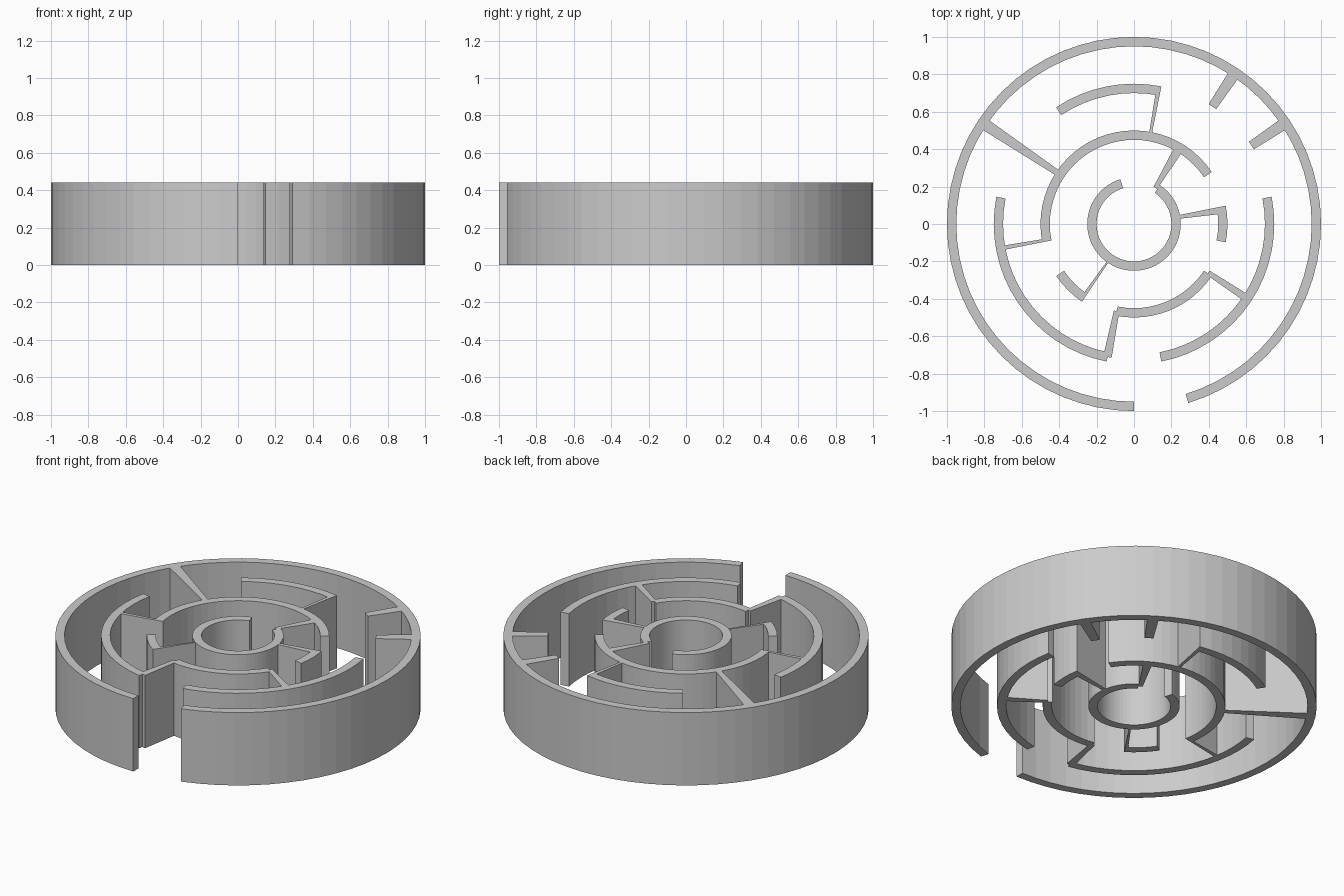
import bpy, bmesh
from math import radians, cos, sin, floor, ceil

if "Cube" in bpy.data.objects:
    bpy.data.objects.remove(bpy.data.objects["Cube"])

HEIGHT = 0.44
THICK = 0.05
STEP = 5.625  # facet angle (64 sides per circle)


def polar(r, deg, z=0.0):
    return (r * cos(radians(deg)), r * sin(radians(deg)), z)


def sector(name, r_in, r_out, angles):
    """Upright solid between two radii, with one cross-section per angle."""
    bm = bmesh.new()
    sections = [[bm.verts.new(polar(r, a, z)) for r, z in
                 ((r_in, 0), (r_out, 0), (r_out, HEIGHT), (r_in, HEIGHT))]
                for a in angles]
    for s, t in zip(sections, sections[1:]):
        for i in range(4):
            j = (i + 1) % 4
            bm.faces.new((s[i], s[j], t[j], t[i]))
    bm.faces.new(sections[0])
    bm.faces.new(sections[-1][::-1])
    bmesh.ops.recalc_face_normals(bm, faces=bm.faces)
    mesh = bpy.data.meshes.new(name)
    bm.to_mesh(mesh)
    bm.free()
    bpy.context.collection.objects.link(bpy.data.objects.new(name, mesh))


def arc(name, r_out, start, end):
    """Curved wall with facets on the shared angular grid."""
    inner = [k * STEP for k in range(floor(start / STEP), ceil(end / STEP) + 1)
             if start + 0.01 < k * STEP < end - 0.01]
    sector(name, r_out - THICK, r_out, [start] + inner + [end])


# Curved ring walls: outer radius, start angle, end angle
arc("outer_wall", 1.0, -73.125, 270)
for r, a, b in ((0.75, 78.75, 123.75), (0.75, 168.75, 258.75), (0.75, 281.25, 371.25)):
    arc("third_ring_wall", r, a, b)
for r, a, b in ((0.5, 33.75, 191.25), (0.5, 213.75, 236.25),
                (0.5, 258.75, 326.25), (0.5, 348.75, 371.25)):
    arc("second_ring_wall", r, a, b)
arc("inner_ring_wall", 0.25, 106.875, 416.25)

# Tapered radial walls: inner radius, outer radius, start angle, end angle
for r0, r1, a, b in (
        (0.755, 0.96, 31.9, 35.6), (0.755, 0.96, 54.4, 58.1),   # free stubs
        (0.475, 0.96, 144.4, 148.1),                           # long wall
        (0.475, 0.725, 78.75, 80.6), (0.475, 0.725, 189.4, 191.25),
        (0.475, 0.725, 256.9, 260.5), (0.475, 0.725, 325.0, 328.3),
        (0.225, 0.475, 6.6, 11.25), (0.225, 0.475, 56.25, 62.2),
        (0.225, 0.475, 234.0, 236.25)):
    sector("radial_wall", r0, r1, [a, b])
